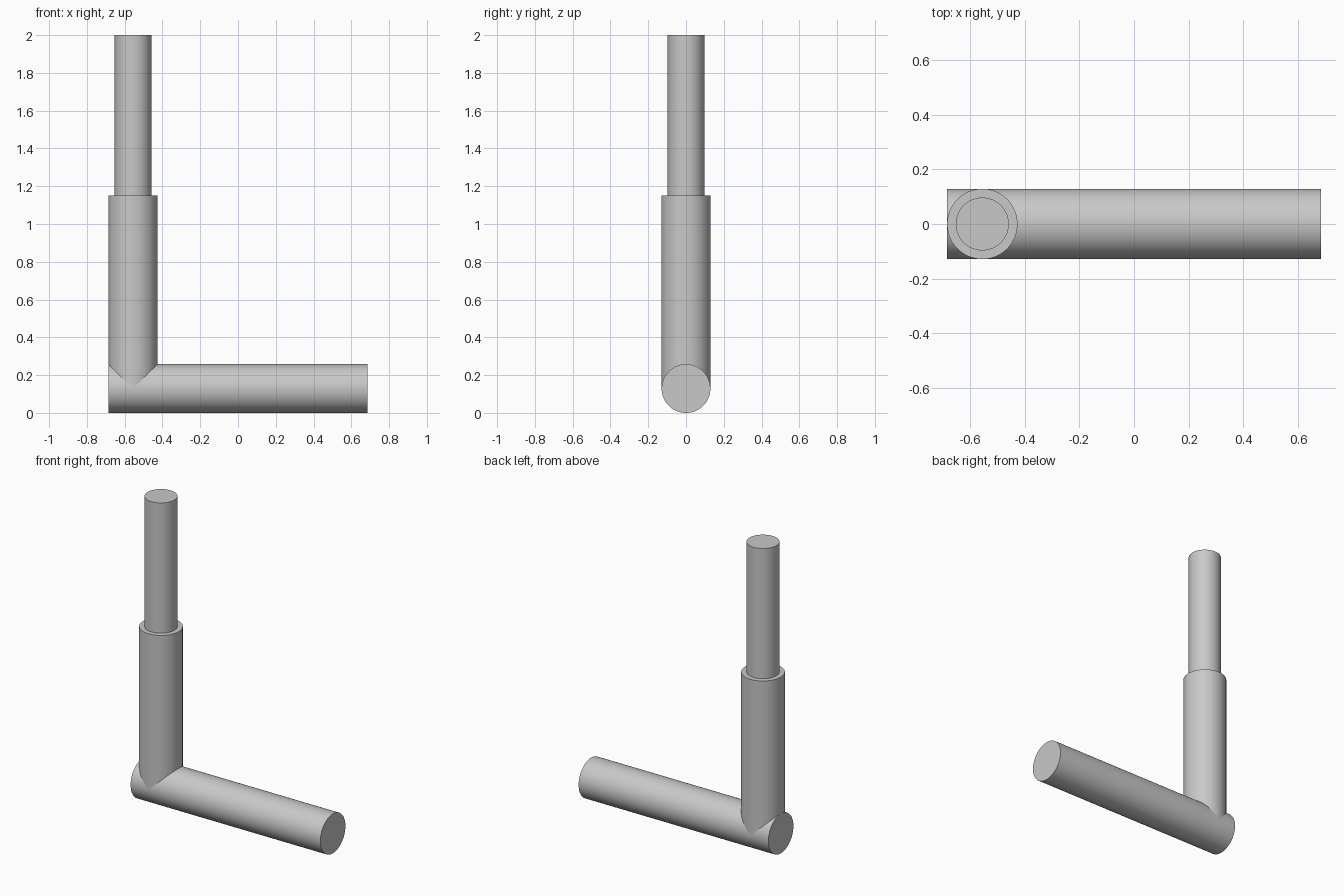
import bpy, math

if "Cube" in bpy.data.objects:
    bpy.data.objects.remove(bpy.data.objects["Cube"])

grey = bpy.data.materials.new("light_grey")
grey.diffuse_color = (0.58, 0.58, 0.58, 1)
grey.use_nodes = True
grey.node_tree.nodes["Principled BSDF"].inputs["Base Color"].default_value = grey.diffuse_color

R = 0.129          # outer tube radius
X = -0.556         # axis of the upright


def rod(name, radius, length, center, rotation=(0, 0, 0)):
    bpy.ops.mesh.primitive_cylinder_add(vertices=96, radius=radius, depth=length,
                                        location=center, rotation=rotation)
    ob = bpy.context.object
    ob.name = name
    ob.data.materials.append(grey)
    bpy.ops.object.shade_smooth_by_angle(angle=math.radians(30))
    return ob


def upright(name, radius, z0, z1):
    return rod(name, radius, z1 - z0, (X, 0, (z0 + z1) / 2))


# Horizontal base bar
rod("base_bar", R, 1.37, (0, 0, R), (0, math.pi / 2, 0))

# Upright sleeve, rising from the axis of the bar
upright("upright_sleeve", R, R, 1.15)

# Thinner rod standing on the sleeve
upright("inner_rod", 0.097, 1.14, 2.0)
